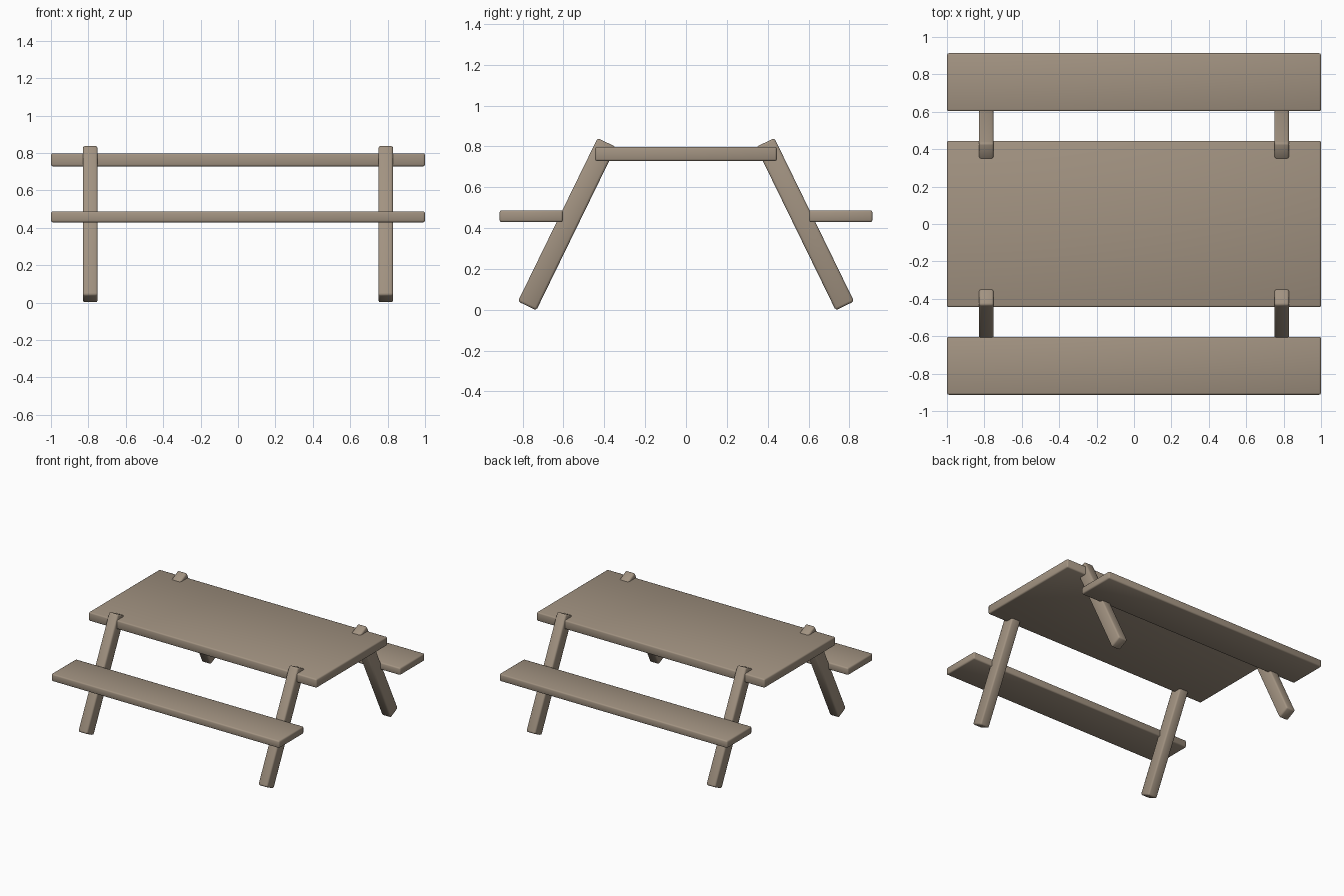
import bpy
import math

if "Cube" in bpy.data.objects:
    bpy.data.objects.remove(bpy.data.objects["Cube"])


def board(name, size, loc, tilt=0.0, bevel=0.01):
    """Bevelled plank, optionally leaning about the x axis."""
    bpy.ops.mesh.primitive_cube_add(size=1, location=loc)
    ob = bpy.context.object
    ob.name = name
    ob.scale = size
    bpy.ops.object.transform_apply(location=False, rotation=False, scale=True)
    ob.rotation_euler.x = tilt
    mod = ob.modifiers.new("soft_edges", "BEVEL")
    mod.width = bevel
    mod.segments = 2
    bpy.ops.object.modifier_apply(modifier=mod.name)
    bpy.ops.object.shade_smooth_by_angle(angle=math.radians(50))
    ob.data.materials.append(wood)
    return ob


wood = bpy.data.materials.new("weathered_wood")
wood.diffuse_color = (0.36, 0.29, 0.22, 1)
wood.use_nodes = True
wood.node_tree.nodes["Principled BSDF"].inputs["Base Color"].default_value = wood.diffuse_color

# Table top
board("table_top", (2.0, 0.89, 0.07), (0, 0, 0.763))

for side, s in (("front", -1), ("back", 1)):
    # Bench seat along each long side
    board(side + "_seat", (2.0, 0.31, 0.058), (0, s * 0.758, 0.458))
    # Slanted legs, poking slightly through the table top
    for end, x in (("left", -0.79), ("right", 0.79)):
        board(f"{side}_{end}_leg", (0.08, 0.1, 0.89), (x, s * 0.583, 0.419),
              tilt=s * math.radians(26), bevel=0.012)
